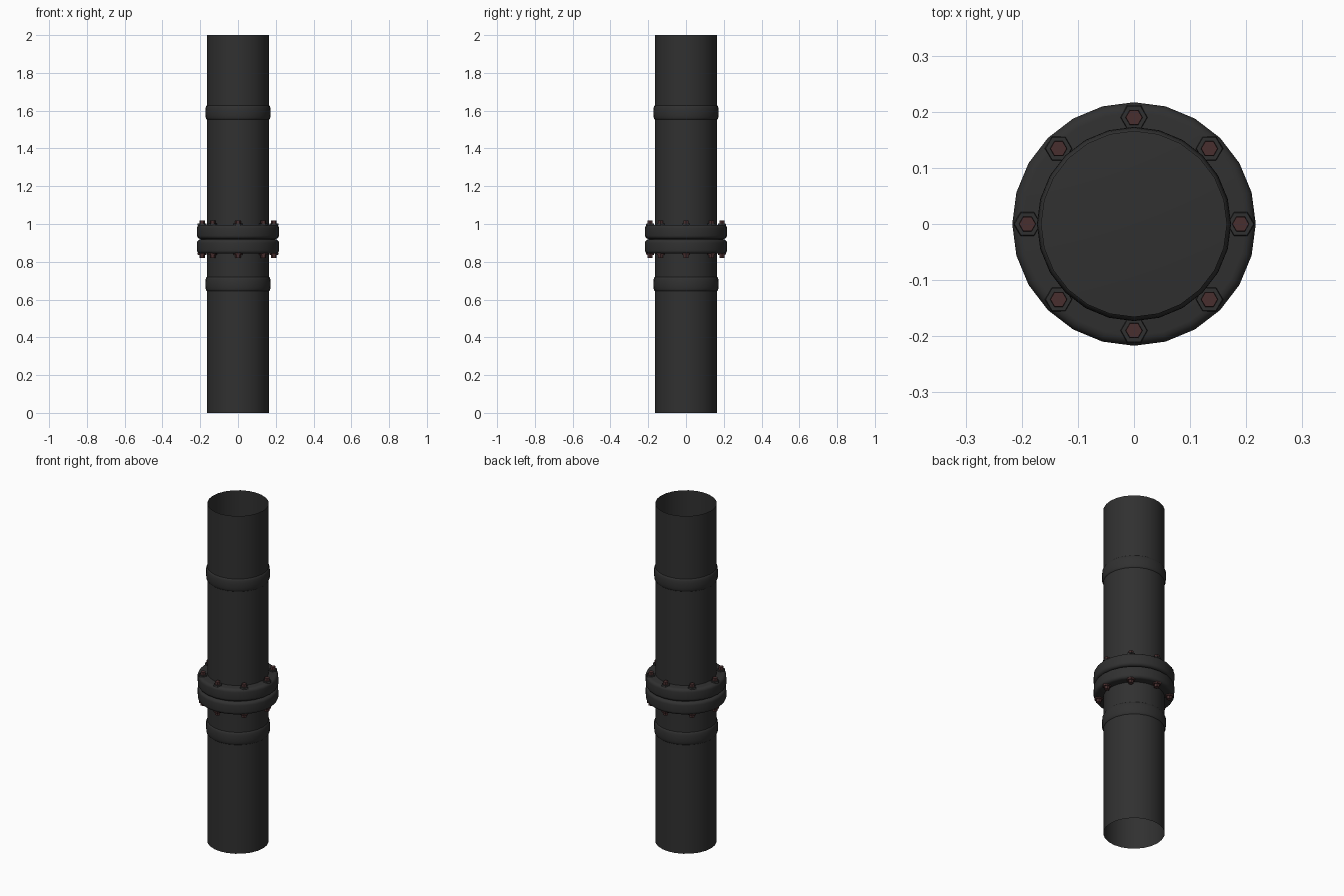
import bpy, bmesh, math

if "Cube" in bpy.data.objects:
    bpy.data.objects.remove(bpy.data.objects["Cube"])

SIDES = 24


def material(name, rgb):
    m = bpy.data.materials.new(name)
    m.diffuse_color = (*rgb, 1)
    m.use_nodes = True
    m.node_tree.nodes["Principled BSDF"].inputs["Base Color"].default_value = m.diffuse_color
    return m


iron = material("dark iron", (0.030, 0.030, 0.030))
rust = material("dark red brown", (0.065, 0.028, 0.028))


def lathe(name, profile, mat, sides=SIDES, caps=True, loc=(0, 0), turn=0, angle=40):
    """Revolve (radius, z) points, listed bottom to top, about a vertical axis."""
    bm = bmesh.new()
    rings = []
    for r, z in profile:
        rings.append([bm.verts.new((loc[0] + r * math.cos(turn + 2 * math.pi * i / sides),
                                    loc[1] + r * math.sin(turn + 2 * math.pi * i / sides), z))
                      for i in range(sides)])
    for a, b in zip(rings, rings[1:]):
        for i in range(sides):
            j = (i + 1) % sides
            bm.faces.new((a[i], a[j], b[j], b[i]))
    if caps:
        bm.faces.new(rings[0][::-1])
        bm.faces.new(rings[-1])
    me = bpy.data.meshes.new(name)
    bm.to_mesh(me)
    bm.free()
    me.materials.append(mat)
    ob = bpy.data.objects.new(name, me)
    bpy.context.collection.objects.link(ob)
    if angle:
        bpy.ops.object.select_all(action='DESELECT')
        ob.select_set(True)
        bpy.context.view_layer.objects.active = ob
        bpy.ops.object.shade_smooth_by_angle(angle=math.radians(angle))
    return ob


R = 0.165


def bead(zc):
    """Rounded weld bead swelling out of the pipe wall."""
    return [(R + 0.008 * math.cos(t * math.pi / 8), zc + 0.037 * math.sin(t * math.pi / 8))
            for t in range(-4, 5)]


# Open-ended pipe halves, each with a weld bead
lathe("lower_pipe", [(R, 0)] + bead(0.682) + [(R, 0.86)], iron, caps=False)
lathe("upper_pipe", [(R, 0.98)] + bead(1.59) + [(R, 2)], iron, caps=False)


# Solid flanges with rounded rims
def flange(name, z0, z1, r=0.217, b=0.018):
    steps = [k * math.pi / 8 for k in range(5)]
    low = [(r - b + b * math.sin(t), z0 + b - b * math.cos(t)) for t in steps]
    high = [(r - b + b * math.cos(t), z1 - b + b * math.sin(t)) for t in steps]
    lathe(name, low + high, iron)


flange("lower_flange", 0.843, 0.918)
flange("upper_flange", 0.921, 0.996)
lathe("gasket", [(0.198, 0.91), (0.198, 0.93)], iron)

# Eight hex bolts with wider hex seats, above and below the flanges
for i in range(8):
    a = i * math.pi / 4
    p = (0.19 * math.cos(a), 0.19 * math.sin(a))
    for side, z, s in (("top", 0.996, 1), ("bottom", 0.843, -1)):
        seat = [(0.025, z - s * 0.004), (0.023, z + s * 0.006)]
        head = [(0.0155, z), (0.0145, z + s * 0.022)]
        if s < 0:
            seat.reverse()
            head.reverse()
        lathe(f"bolt_seat_{side}_{i}", seat, iron if s > 0 else rust, 6, loc=p, angle=0)
        lathe(f"bolt_head_{side}_{i}", head, rust, 6, loc=p, angle=0)
